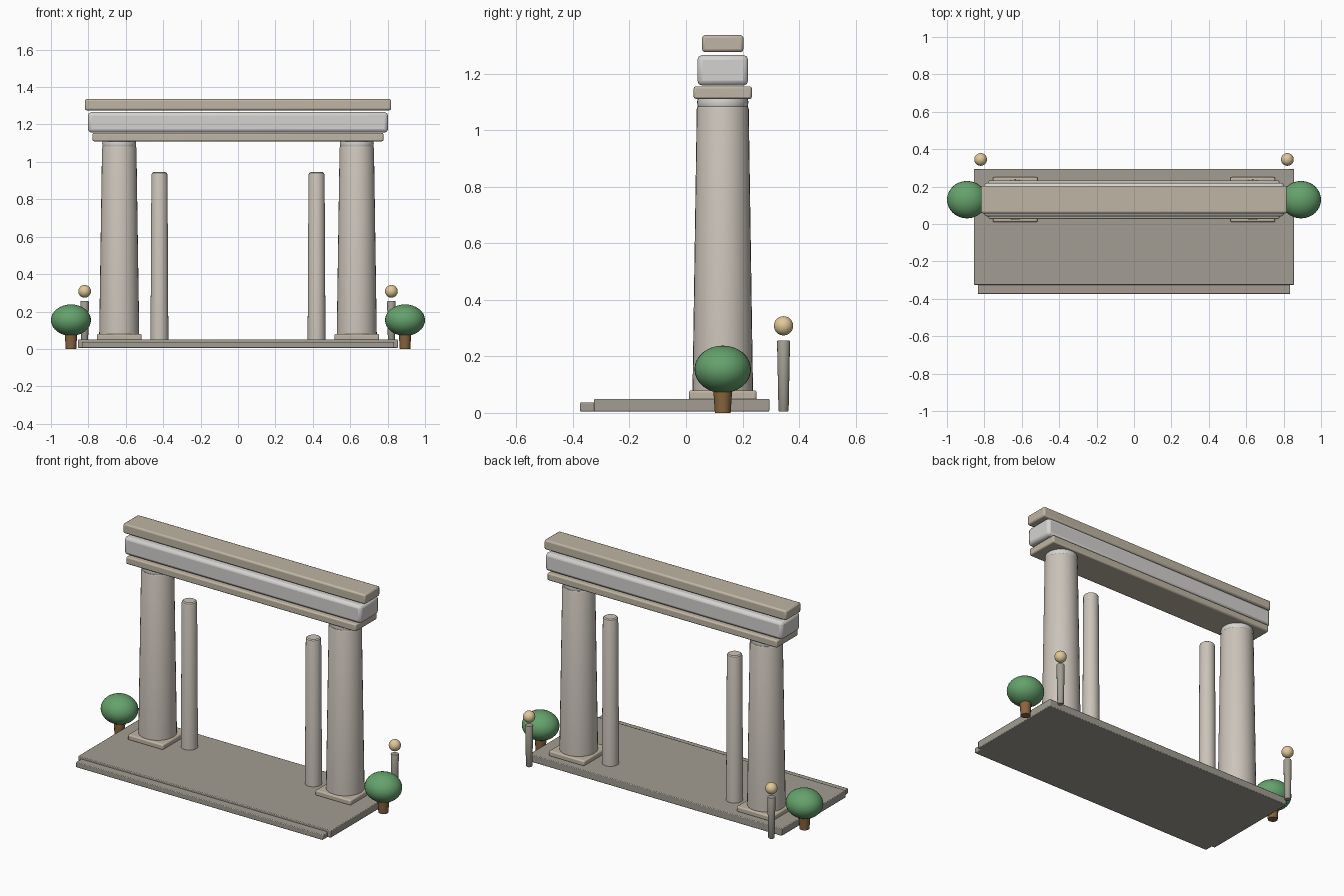
import bpy, math

if "Cube" in bpy.data.objects:
    bpy.data.objects.remove(bpy.data.objects["Cube"])

def material(name, rgb):
    m = bpy.data.materials.new(name)
    m.diffuse_color = (*rgb, 1)
    m.use_nodes = True
    m.node_tree.nodes["Principled BSDF"].inputs["Base Color"].default_value = m.diffuse_color
    return m

STONE = material("warm_stone", (0.52, 0.46, 0.37))
PALE = material("pale_stone", (0.66, 0.65, 0.63))
SHAFT = material("shaft_stone", (0.60, 0.55, 0.49))
PAVING = material("paving", (0.36, 0.34, 0.29))
GREEN = material("foliage", (0.13, 0.36, 0.15))
BROWN = material("bark", (0.25, 0.13, 0.05))
LAMP = material("lamp", (0.75, 0.58, 0.32))

def finish(o, name, mat):
    o.name = name
    o.data.materials.append(mat)
    bpy.ops.object.shade_smooth_by_angle(angle=math.radians(35))
    return o

def box(name, x, y, z, mat, bevel=0.008, segments=2):
    # each of x, y, z is a (low, high) pair
    bpy.ops.mesh.primitive_cube_add(size=1, location=[sum(r) / 2 for r in (x, y, z)])
    o = bpy.context.object
    o.scale = [r[1] - r[0] for r in (x, y, z)]
    bpy.ops.object.transform_apply(location=False, rotation=False, scale=True)
    b = o.modifiers.new("Bevel", 'BEVEL')
    b.width, b.segments = bevel, segments
    return finish(o, name, mat)

def turned(name, x, y, profile, mat, sides=32):
    # closed solid of revolution from (radius, height) points
    verts = [(r * math.cos(2 * math.pi * i / sides), r * math.sin(2 * math.pi * i / sides), z)
             for r, z in profile for i in range(sides)]
    faces = [(k * sides + i, k * sides + (i + 1) % sides,
              (k + 1) * sides + (i + 1) % sides, (k + 1) * sides + i)
             for k in range(len(profile) - 1) for i in range(sides)]
    faces += [tuple(reversed(range(sides))),
              tuple(range((len(profile) - 1) * sides, len(profile) * sides))]
    me = bpy.data.meshes.new(name)
    me.from_pydata(verts, [], faces)
    o = bpy.data.objects.new(name, me)
    bpy.context.collection.objects.link(o)
    o.location = (x, y, 0)
    bpy.ops.object.select_all(action='DESELECT')
    o.select_set(True)
    bpy.context.view_layer.objects.active = o
    return finish(o, name, mat)

def ball(name, loc, radii, mat):
    bpy.ops.mesh.primitive_uv_sphere_add(segments=32, ring_count=16, radius=1, location=loc)
    o = bpy.context.object
    o.scale = radii
    bpy.ops.object.transform_apply(location=False, rotation=False, scale=True)
    return finish(o, name, mat)

CY = 0.13  # shared depth of columns and beams

# Floor and front step
box("floor_slab", (-0.855, 0.855), (-0.325, 0.295), (0.005, 0.05), PAVING, 0.004)
box("front_step", (-0.835, 0.835), (-0.375, -0.30), (0.005, 0.037), PAVING, 0.004)

# Stacked beams
box("architrave", (-0.778, 0.778), (0.027, 0.233), (1.11, 1.155), STONE)
box("frieze", (-0.802, 0.802), (0.04, 0.22), (1.157, 1.266), PALE, 0.018, 2)
box("cornice", (-0.819, 0.819), (0.057, 0.203), (1.276, 1.336), STONE, 0.01)

for side, s in (("left", -1), ("right", 1)):
    # Main column
    x = s * 0.635
    box(side + "_plinth", (x - 0.12, x + 0.12), (CY - 0.12, CY + 0.12), (0.045, 0.08), STONE)
    turned(side + "_column", x, CY, [(0.107, 0.006), (0.107, 0.08), (0.092, 1.075), (0.089, 1.083)], SHAFT)
    turned(side + "_column_neck", x, CY,
           [(0.085, 1.075), (0.089, 1.085), (0.091, 1.1), (0.088, 1.112)], PALE)
    # Slender inner column
    turned(side + "_inner_column", s * 0.42, CY,
           [(0.048, 0.006), (0.043, 0.93), (0.040, 0.94), (0.033, 0.945)], SHAFT, 24)
    # Lamp post
    turned(side + "_lamp_post", s * 0.82, 0.345,
           [(0.016, 0.005), (0.018, 0.008), (0.023, 0.252), (0.021, 0.256)], PAVING, 16)
    ball(side + "_lamp_globe", (s * 0.82, 0.345, 0.308), (0.034,) * 3, LAMP)
    # Round shrub
    turned(side + "_shrub_trunk", s * 0.893, CY, [(0.028, 0), (0.034, 0.09)], BROWN, 12)
    ball(side + "_shrub_crown", (s * 0.893, CY, 0.154), (0.107, 0.1, 0.084), GREEN)
